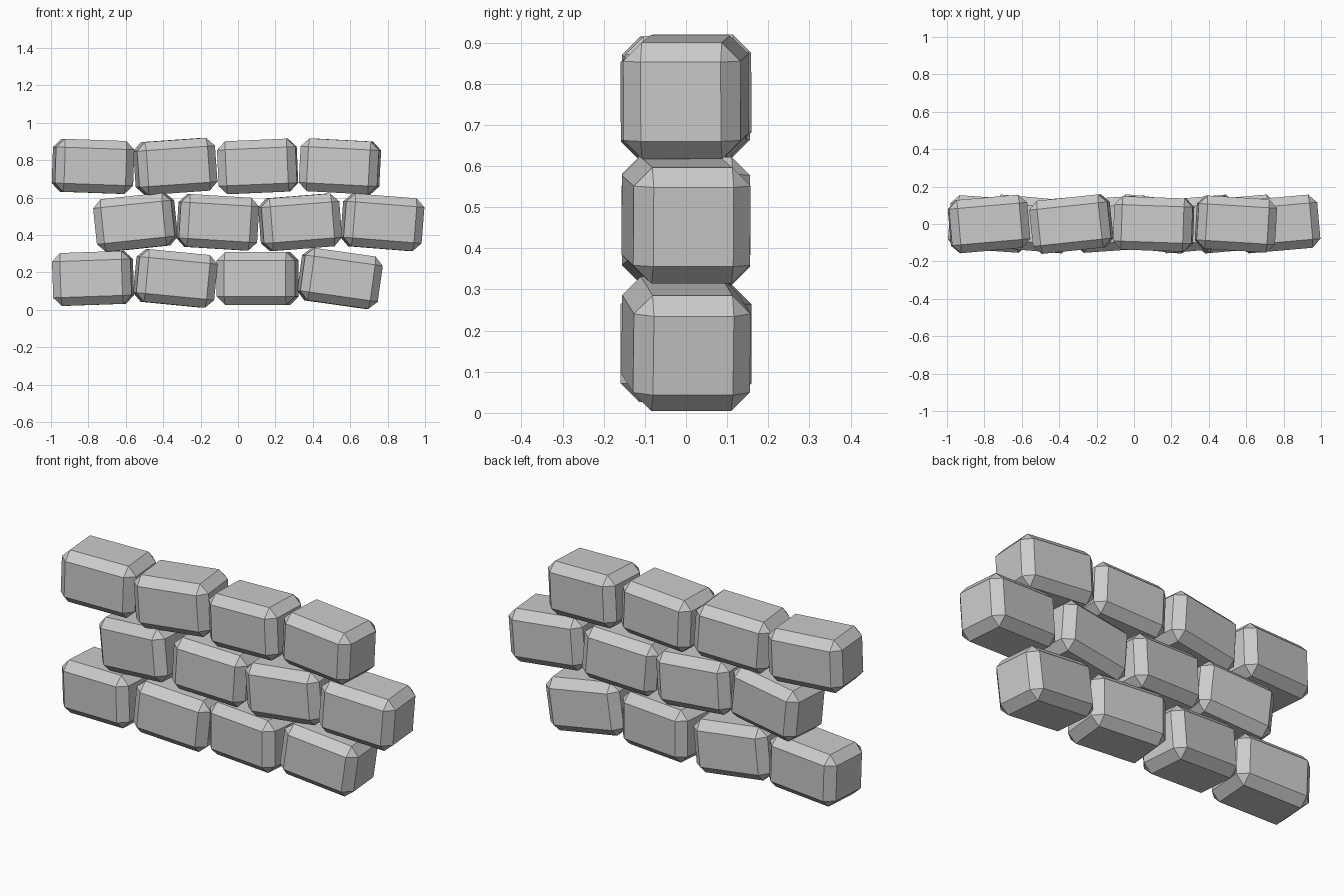
import bpy, bmesh
from math import radians
from mathutils import Euler

if "Cube" in bpy.data.objects:
    bpy.data.objects.remove(bpy.data.objects["Cube"])

SIZE = (0.42, 0.285, 0.283)
BEVEL = 0.045
PITCH = 0.44


def brick(name, x, z, roll, yaw):
    """One chamfered stone block, tilted in the wall plane and turned about z."""
    bm = bmesh.new()
    bmesh.ops.create_cube(bm, size=1)
    bmesh.ops.scale(bm, vec=SIZE, verts=bm.verts)
    bmesh.ops.bevel(bm, geom=bm.edges[:], offset=BEVEL, segments=1,
                    affect='EDGES', profile=0.5)
    me = bpy.data.meshes.new(name)
    bm.to_mesh(me)
    bm.free()
    ob = bpy.data.objects.new(name, me)
    ob.location = (x, 0, z)
    ob.rotation_euler = Euler((0, radians(-roll), radians(yaw)))
    bpy.context.collection.objects.link(ob)


# Rows: name, first x, centre z, (roll, yaw) of each brick in degrees
rows = [
    ("bottom", -0.775, 0.168, [(2, -4), (-5.5, 5), (0, -6), (-8, 5)]),
    ("middle", -0.548, 0.468, [(6, -5), (-3.5, 4), (4.5, 5), (-4.5, 5)]),
    ("top", -0.775, 0.767, [(-2, 5), (4, 6), (2.5, -2), (-3, -3.5)]),
]
for row, x0, z, turns in rows:
    for i, (roll, yaw) in enumerate(turns):
        brick(f"{row}_brick_{i + 1}", x0 + i * PITCH, z, roll, yaw)
